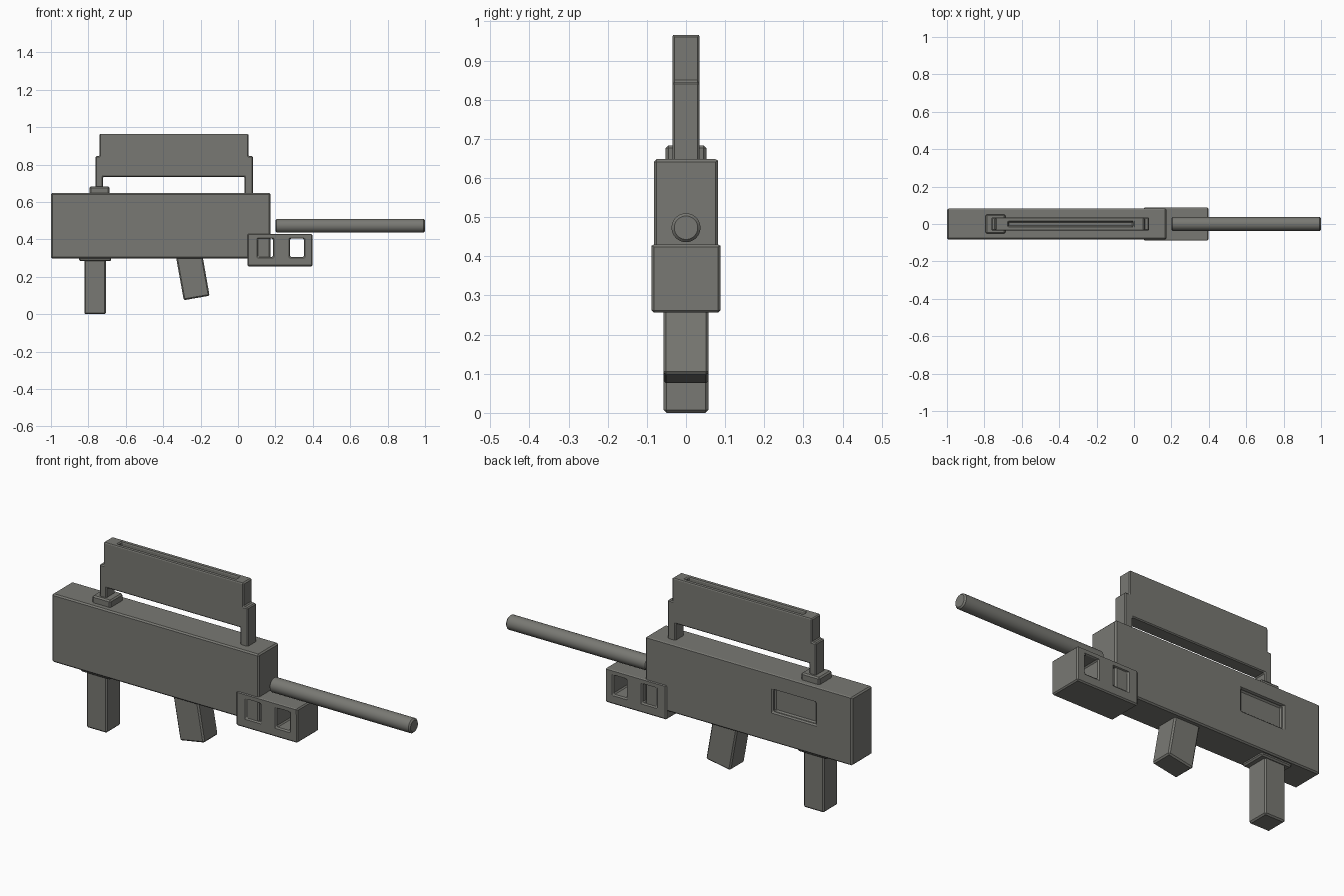
import bpy, bmesh
from math import pi
from mathutils import Matrix, Vector

if "Cube" in bpy.data.objects:
    bpy.data.objects.remove(bpy.data.objects["Cube"])

BEVEL = 0.007

# Dark gunmetal finish shared by all parts
finish = bpy.data.materials.new("dark_finish")
finish.diffuse_color = (0.19, 0.19, 0.172, 1)
finish.use_nodes = True
finish.node_tree.nodes["Principled BSDF"].inputs["Base Color"].default_value = finish.diffuse_color


def link(name, bm):
    bmesh.ops.recalc_face_normals(bm, faces=bm.faces)
    me = bpy.data.meshes.new(name)
    bm.to_mesh(me)
    bm.free()
    me.materials.append(finish)
    ob = bpy.data.objects.new(name, me)
    bpy.context.collection.objects.link(ob)
    return ob


def slab(name, points, half_y):
    """Extrude an x-z outline symmetrically along y."""
    bm = bmesh.new()
    face = bm.faces.new([bm.verts.new((x, -half_y, z)) for x, z in points])
    ext = bmesh.ops.extrude_face_region(bm, geom=[face])
    verts = [v for v in ext["geom"] if isinstance(v, bmesh.types.BMVert)]
    bmesh.ops.translate(bm, verts=verts, vec=(0, 2 * half_y, 0))
    return link(name, bm)


def box(name, x0, x1, y0, y1, z0, z1):
    bm = bmesh.new()
    size = Vector((x1 - x0, y1 - y0, z1 - z0))
    mid = Vector((x0 + x1, y0 + y1, z0 + z1)) / 2
    bmesh.ops.create_cube(bm, size=1, matrix=Matrix.Translation(mid) @ Matrix.Diagonal((*size, 1)))
    return link(name, bm)


def cut(ob, *dims):
    cutter = box(ob.name + "_cutter", *dims)
    cutter.hide_render = True
    cutter.display_type = 'WIRE'
    mod = ob.modifiers.new("cut", 'BOOLEAN')
    mod.operation = 'DIFFERENCE'
    mod.solver = 'EXACT'
    mod.object = cutter


def chamfer(ob, width=BEVEL):
    mod = ob.modifiers.new("chamfer", 'BEVEL')
    mod.width = width
    mod.segments = 1
    mod.limit_method = 'ANGLE'
    mod.angle_limit = pi / 6
    return ob


# Main body with a shallow port on the back side
body = box("body", -1.0, 0.174, -0.082, 0.082, 0.298, 0.648)
cut(body, -0.79, -0.55, 0.061, 0.12, 0.455, 0.57)
chamfer(body)

# Carry handle: stepped arch with a slot along the top
handle = slab("carry_handle", [
    (-0.762, 0.64), (-0.762, 0.845), (-0.74, 0.845), (-0.74, 0.965),
    (0.055, 0.965), (0.055, 0.845), (0.08, 0.845), (0.08, 0.64),
    (0.036, 0.64), (0.036, 0.733), (-0.723, 0.733), (-0.723, 0.64)], 0.035)
cut(handle, -0.672, -0.005, -0.014, 0.014, 0.94, 1.0)
chamfer(handle, 0.005)

# Pad under the rear leg of the handle
chamfer(box("handle_pad", -0.793, -0.688, -0.052, 0.052, 0.635, 0.683))

# Front block with two windows running through it
block = box("front_block", 0.05, 0.398, -0.088, 0.088, 0.256, 0.43)
for x0, x1 in ((0.108, 0.187), (0.278, 0.352)):
    cut(block, x0, x1, -0.2, 0.2, 0.307, 0.404)
chamfer(block, 0.006)

# Rear post and its collar
chamfer(box("rear_post", -0.822, -0.706, -0.057, 0.057, 0.0, 0.31))
chamfer(box("rear_post_collar", -0.85, -0.678, -0.068, 0.068, 0.284, 0.315))

# Slanted grip
chamfer(slab("grip", [(-0.334, 0.32), (-0.290, 0.075), (-0.152, 0.099), (-0.191, 0.32)], 0.058))

# Barrel
bm = bmesh.new()
bmesh.ops.create_cone(bm, cap_ends=True, segments=32, radius1=0.037, radius2=0.037, depth=0.80,
                      matrix=Matrix.Translation((0.60, 0, 0.473)) @ Matrix.Rotation(pi / 2, 4, 'Y'))
barrel = chamfer(link("barrel", bm))
bpy.context.view_layer.objects.active = barrel
barrel.select_set(True)
bpy.ops.object.shade_smooth_by_angle(angle=pi / 6)
